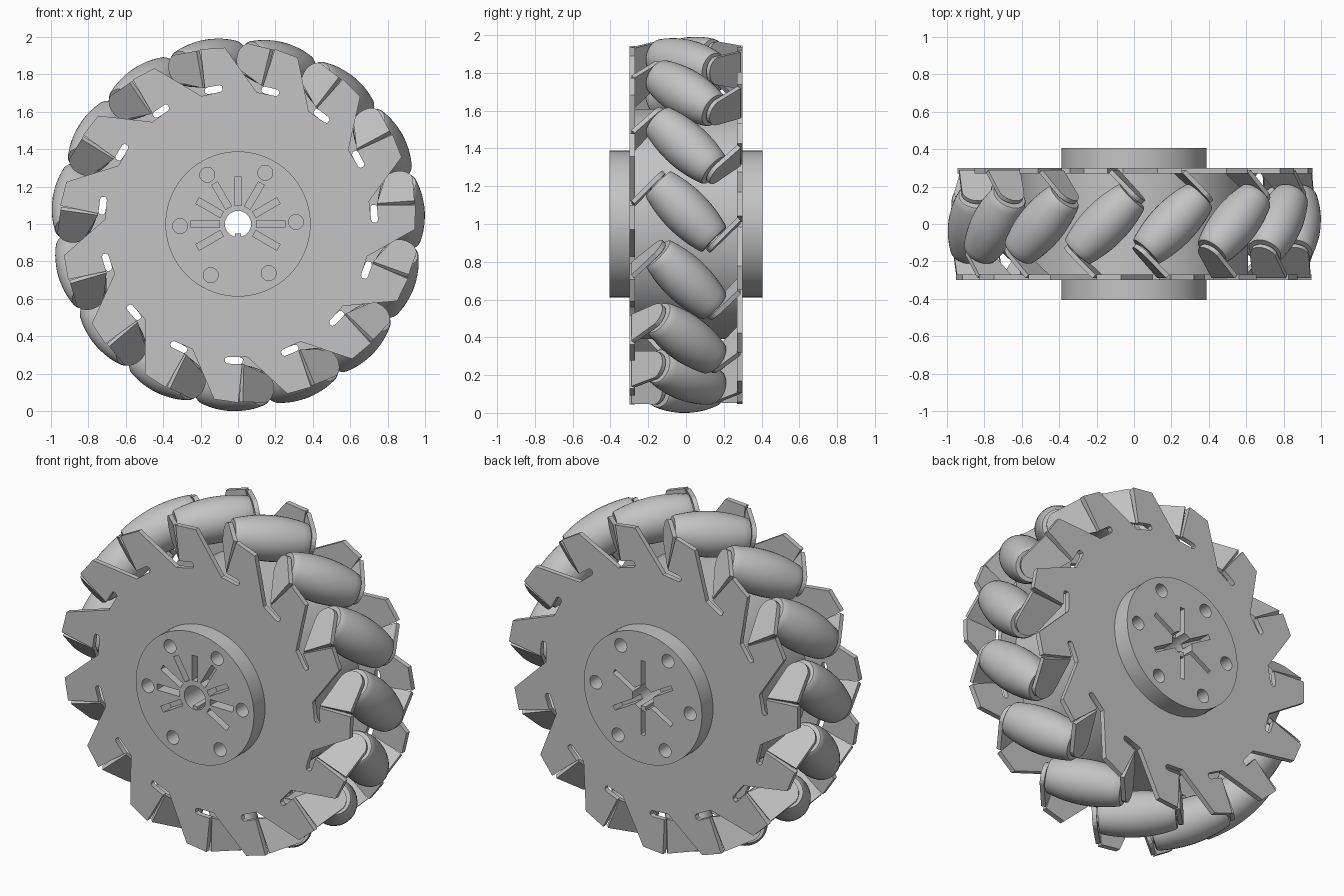
import bpy, bmesh
from math import sin, cos, pi, radians, sqrt
from mathutils import Matrix, Vector

if "Cube" in bpy.data.objects:
    bpy.data.objects.remove(bpy.data.objects["Cube"])

COUNT = 15
STEP = 2 * pi / COUNT
PHASE = radians(4.3)
AXLE_R = 0.875           # distance of roller axes from the wheel axis
CENTRE = Vector((0, 0, 1))
Q = sqrt(0.5)

grey = bpy.data.materials.new("plain grey")
grey.use_nodes = True
grey.diffuse_color = (0.55, 0.55, 0.55, 1)
grey.node_tree.nodes["Principled BSDF"].inputs["Base Color"].default_value = (0.55, 0.55, 0.55, 1)


def finish(name, bm, smooth=True):
    """Turn a bmesh into a coloured object standing at the wheel centre."""
    bmesh.ops.recalc_face_normals(bm, faces=bm.faces)
    mesh = bpy.data.meshes.new(name)
    bm.to_mesh(mesh)
    bm.free()
    mesh.materials.append(grey)
    obj = bpy.data.objects.new(name, mesh)
    obj.location = CENTRE
    bpy.context.collection.objects.link(obj)
    if smooth:
        mesh.shade_smooth()
        mesh.set_sharp_from_angle(angle=radians(35))
    return obj


def prism(bm, points, offset):
    """Extrude a flat outline by an offset vector."""
    face = bm.faces.new([bm.verts.new(p) for p in points])
    made = bmesh.ops.extrude_face_region(bm, geom=[face], use_keep_orig=True)
    bmesh.ops.translate(bm, vec=offset, verts=[v for v in made["geom"] if isinstance(v, bmesh.types.BMVert)])


def disc(bm, radius, y0, y1, x=0.0, z=0.0, sides=24):
    ring = [(x + radius * cos(2 * pi * i / sides), y0, z + radius * sin(2 * pi * i / sides)) for i in range(sides)]
    prism(bm, ring, Vector((0, y1 - y0, 0)))


def bar(bm, r0, r1, width, y0, y1, angle):
    """Radial bar used to cut a slot."""
    w = width / 2
    pts = [turn(r, t, y0, angle) for r, t in ((r0, -w), (r1, -w), (r1, w), (r0, w))]
    prism(bm, pts, Vector((0, y1 - y0, 0)))


def turn(r, t, y, angle):
    """Radial, tangential and axial position placed at an angle round the wheel."""
    return Vector((r * cos(angle) - t * sin(angle), y, r * sin(angle) + t * cos(angle)))


def cut(obj, build):
    """Subtract the shape made by a build function, then drop the cutter."""
    bm = bmesh.new()
    build(bm)
    cutter = finish("cutter", bm, False)
    cutter.hide_render = True
    mod = obj.modifiers.new("cut", 'BOOLEAN')
    mod.operation, mod.solver, mod.object = 'DIFFERENCE', 'EXACT', cutter
    bpy.context.view_layer.update()
    result = bpy.data.meshes.new_from_object(obj.evaluated_get(bpy.context.evaluated_depsgraph_get()))
    obj.modifiers.clear()
    obj.data = result
    bpy.data.objects.remove(cutter)
    result.shade_smooth()
    result.set_sharp_from_angle(angle=radians(35))


def bore(bm):
    disc(bm, 0.07, -0.6, 0.6, sides=32)


# Side plates: saw-tooth outline with a relief slot at each tooth root
TOOTH = [(0.94, -0.10), (0.955, 0.03), (0.748, 0.045), (0.748, -0.035),
         (0.74, -0.047), (0.72, -0.047), (0.712, -0.035), (0.708, 0.07)]
for side, name in ((1, "front"), (-1, "back")):
    bm = bmesh.new()
    outline = [turn(r, side * t, -0.30 * side, PHASE + side * k * STEP) for k in range(COUNT) for r, t in TOOTH]
    prism(bm, outline, Vector((0, 0.03 * side, 0)))
    cut(finish(name + "_plate", bm, False), bore)

    # Bent tabs with rounded ends, square to the roller axes
    bm = bmesh.new()
    reach = 0.155
    arc = [radians(75 - 15 * i) for i in range(11)]
    shape = [(0.748, 0.0), (0.95, 0.0)]
    shape += [(AXLE_R + 0.078 * sin(a), reach + 0.078 * cos(a)) for a in arc]
    for k in range(COUNT):
        a = PHASE + k * STEP
        pts = [turn(r, side * (0.036 + u * Q), side * (-0.272 + u * Q), a) for r, u in shape]
        prism(bm, pts, turn(0, side * 0.025 * Q, -side * 0.025 * Q, a))
    finish(name + "_tabs", bm, False)

# Barrel rollers, tilted by 45 degrees
HALF = 0.21
profile = [(0, -HALF - 0.01), (0.05, -HALF - 0.01), (0.05, -HALF), (0.09, -HALF)]
profile += [(0.126 - 0.03 * (s / 6) ** 2, HALF * 0.97 * s / 6) for s in range(-6, 7)]
profile += [(0.09, HALF), (0.05, HALF), (0.05, HALF + 0.01), (0, HALF + 0.01)]
for k in range(COUNT):
    bm = bmesh.new()
    verts = [bm.verts.new((r, 0, h)) for r, h in profile]
    edges = [bm.edges.new(pair) for pair in zip(verts, verts[1:])]
    bmesh.ops.spin(bm, geom=verts + edges, cent=(0, 0, 0), axis=(0, 0, 1), angle=2 * pi, steps=32)
    bmesh.ops.remove_doubles(bm, verts=bm.verts, dist=0.0001)
    place = Matrix.Rotation(-PHASE - k * STEP, 4, 'Y') @ Matrix.Translation((AXLE_R, 0, 0)) @ Matrix.Rotation(pi / 4, 4, 'X')
    bmesh.ops.transform(bm, matrix=place, verts=bm.verts)
    finish("roller_%02d" % (k + 1), bm)

# Central drum between the plates
bm = bmesh.new()
disc(bm, 0.61, -0.272, 0.272, sides=72)
cut(finish("drum", bm), bore)


# Hubs with blind bolt holes and radial slots
def bolt_holes(bm, y0, y1):
    for i in range(6):
        a = radians(2 + 60 * i)
        disc(bm, 0.04, y0, y1, 0.31 * cos(a), 0.31 * sin(a))


def front_cuts(bm):
    bolt_holes(bm, -0.5, -0.31)
    for i in range(-1, 8):
        bar(bm, 0.10, 0.25, 0.036, -0.5, -0.33, radians(30 * i))


def back_slots(bm):
    for i in range(6):
        bar(bm, 0.05, 0.22, 0.028, 0.33, 0.5, radians(30 + 60 * i))


for name, y0, y1, builds in (("front_hub", -0.405, -0.295, [bore, front_cuts]),
                             ("back_hub", 0.295, 0.405, [bore, lambda bm: bolt_holes(bm, 0.31, 0.5), back_slots])):
    bm = bmesh.new()
    disc(bm, 0.388, y0, y1, sides=72)
    hub = finish(name, bm)
    for build in builds:
        cut(hub, build)

# Key inside the bore
bm = bmesh.new()
bar(bm, 0.05, 0.08, 0.03, -0.40, 0.40, -pi / 2)
finish("bore_key", bm, False)
